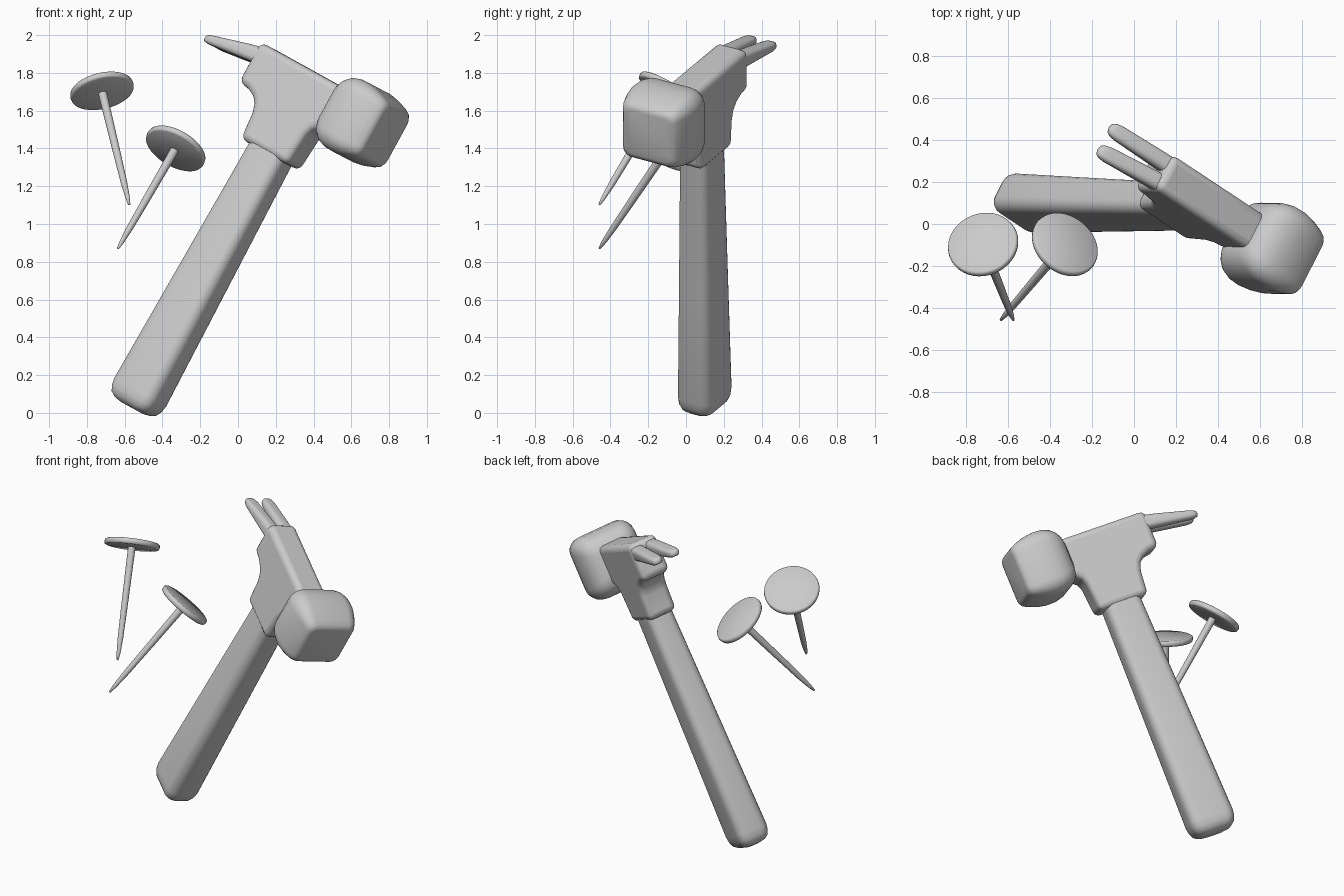
import bpy, bmesh, math
from mathutils import Vector, Matrix

if "Cube" in bpy.data.objects:
    bpy.data.objects.remove(bpy.data.objects["Cube"])

# Hammer frame: local x = striking direction, y = sideways, z = up the handle
u = Vector((0.48, -0.01, 0.877)).normalized()
h = Vector((0.759, -0.501, -0.417))
h = (h - u * h.dot(u)).normalized()
w = u.cross(h)
FRAME = Matrix((h, w, u)).transposed().to_4x4()
FRAME.translation = (-0.55, 0.10, 0.05)


def finish(name, bm, matrix, angle=40):
    bmesh.ops.recalc_face_normals(bm, faces=bm.faces)
    mesh = bpy.data.meshes.new(name)
    bm.to_mesh(mesh)
    bm.free()
    ob = bpy.data.objects.new(name, mesh)
    bpy.context.collection.objects.link(ob)
    ob.matrix_world = matrix
    bpy.ops.object.select_all(action='DESELECT')
    bpy.context.view_layer.objects.active = ob
    ob.select_set(True)
    bpy.ops.object.shade_smooth_by_angle(angle=math.radians(angle))
    return ob


def rounded_rect(a, b, r, seg=5):
    r = min(r, a * 0.98, b * 0.98)
    pts = []
    for i, (sx, sy) in enumerate(((1, 1), (-1, 1), (-1, -1), (1, -1))):
        for k in range(seg + 1):
            t = math.pi / 2 * (i + k / seg)
            pts.append((sx * (a - r) + r * math.cos(t), sy * (b - r) + r * math.sin(t)))
    return pts


def loft(name, sections, place):
    """sections: (position along axis, half a, half b, corner radius)"""
    bm = bmesh.new()
    rings = []
    for sec in sections:
        rings.append([bm.verts.new(place(sec, p, q)) for p, q in rounded_rect(*sec[1:4])])
    for r0, r1 in zip(rings, rings[1:]):
        n = len(r0)
        for i in range(n):
            bm.faces.new((r0[i], r0[(i + 1) % n], r1[(i + 1) % n], r1[i]))
    bm.faces.new(rings[0])
    bm.faces.new(rings[-1])
    return finish(name, bm, FRAME, 60)


# Handle: tapered rounded bar with domed butt
loft("handle", [(-0.026, 0.07, 0.045, 0.04), (-0.018, 0.105, 0.07, 0.05), (0.0, 0.128, 0.09, 0.055),
                (0.03, 0.141, 0.101, 0.06), (0.07, 0.146, 0.105, 0.06),
                (0.7, 0.134, 0.097, 0.056), (1.6, 0.117, 0.086, 0.05)],
     lambda s, p, q: (p, q, s[0]))

# Striking block: squared, bulging, narrowing to a flat face
loft("striking_block", [(0.215, 0.10, 0.10, 0.05), (0.232, 0.14, 0.14, 0.06), (0.255, 0.167, 0.167, 0.075),
                        (0.29, 0.19, 0.19, 0.085), (0.34, 0.204, 0.204, 0.09), (0.40, 0.205, 0.205, 0.085),
                        (0.46, 0.195, 0.195, 0.075), (0.515, 0.178, 0.178, 0.06), (0.545, 0.164, 0.164, 0.05),
                        (0.56, 0.15, 0.15, 0.045), (0.565, 0.132, 0.132, 0.04)],
     lambda s, p, q: (s[0], p, q + 1.883))

# Head body: T-shaped profile with a collar, extruded sideways and bevelled
profile = [(-0.163, 1.5), (0.163, 1.5), (0.178, 1.69), (0.195, 1.725), (0.225, 1.745), (0.28, 1.75),
           (0.28, 2.0), (-0.34, 2.0), (-0.34, 1.76), (-0.27, 1.75), (-0.225, 1.73), (-0.195, 1.70), (-0.178, 1.65)]
bm = bmesh.new()
base = bm.faces.new([bm.verts.new((x, -0.095, z)) for x, z in profile])
ext = bmesh.ops.extrude_face_region(bm, geom=[base])
bmesh.ops.translate(bm, vec=(0, 0.19, 0), verts=[v for v in ext["geom"] if isinstance(v, bmesh.types.BMVert)])
head = finish("head_body", bm, FRAME)
bevel = head.modifiers.new("round_edges", 'BEVEL')
bevel.width = 0.036
bevel.segments = 4
bevel.limit_method = 'ANGLE'
bevel.angle_limit = math.radians(45)

# Claw: two tapering prongs (a = sideways, b = up, last = height of centre)
for side, label in ((-1, "front"), (1, "back")):
    loft("claw_" + label, [(-0.28, 0.043, 0.048, 0.03, 1.94), (-0.40, 0.042, 0.042, 0.03, 1.92),
                           (-0.60, 0.039, 0.027, 0.022, 1.883), (-0.63, 0.034, 0.023, 0.02, 1.878),
                           (-0.645, 0.025, 0.017, 0.015, 1.876), (-0.652, 0.01, 0.008, 0.007, 1.875)],
         lambda s, p, q: (s[0], p + side * (0.046 + 0.04 * (-0.28 - s[0])), q + s[4]))


# Nails: lathed disc head and pointed shank
def nail(name, tip, top):
    tip, top = Vector(tip), Vector(top)
    length = (top - tip).length
    prof = [(0, 0), (0.006, 0.004), (0.012, 0.05), (0.017, 0.14), (0.020, 0.35), (0.023, length - 0.018),
            (0.16, length - 0.018), (0.168, length - 0.013), (0.171, length), (0.168, length + 0.013),
            (0.16, length + 0.018), (0, length + 0.018)]
    bm = bmesh.new()
    verts = [bm.verts.new((r, 0, z)) for r, z in prof]
    edges = [bm.edges.new(e) for e in zip(verts, verts[1:])]
    bmesh.ops.spin(bm, geom=verts + edges, axis=(0, 0, 1), cent=(0, 0, 0), angle=2 * math.pi, steps=40)
    bmesh.ops.remove_doubles(bm, verts=bm.verts, dist=1e-5)
    rot = (top - tip).to_track_quat('Z', 'Y').to_matrix().to_4x4()
    finish(name, bm, Matrix.Translation(tip) @ rot, 50)


nail("nail_left", (-0.575, -0.46, 1.10), (-0.72, -0.098, 1.705))
nail("nail_right", (-0.637, -0.46, 0.868), (-0.33, -0.098, 1.40))
